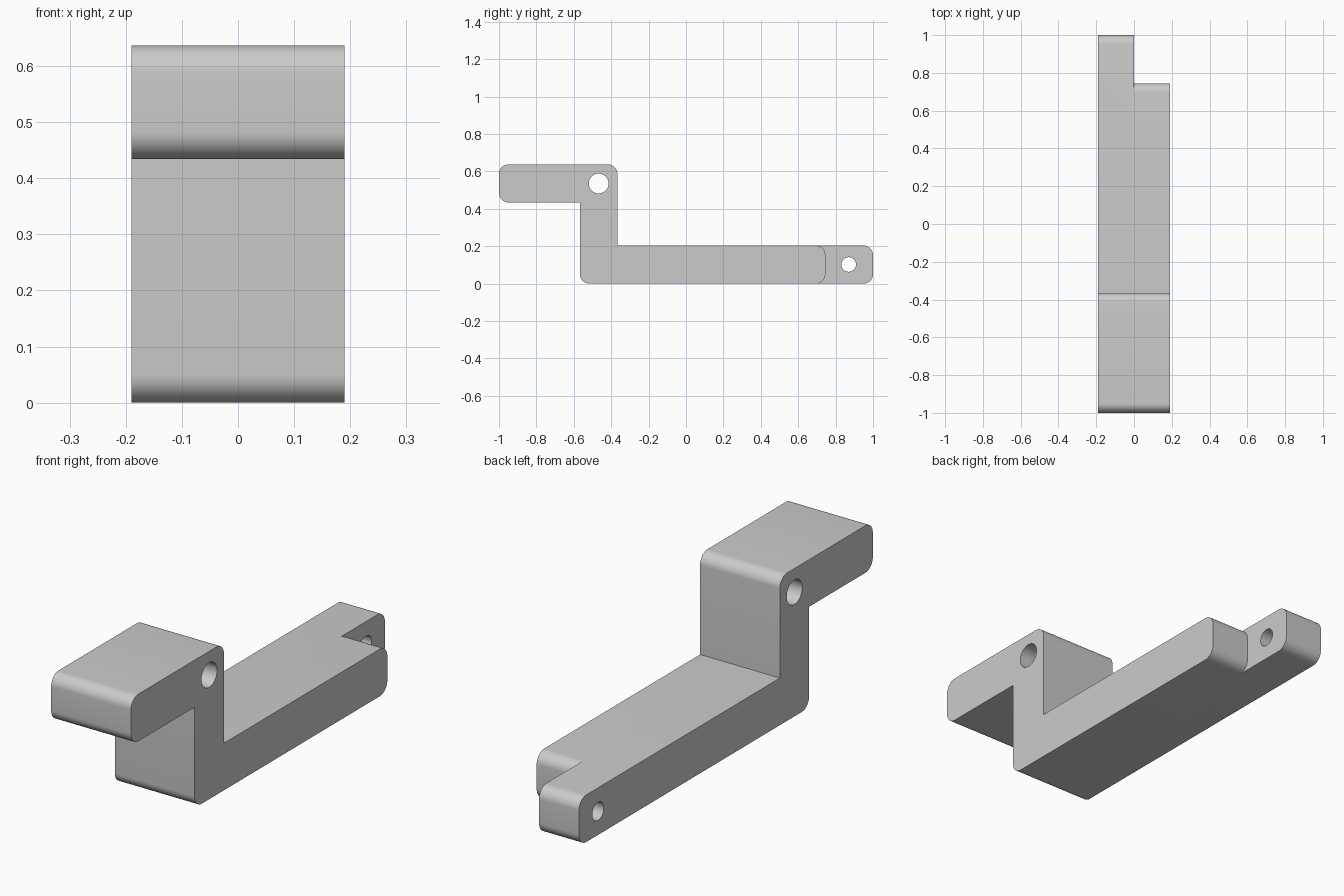
import bpy, bmesh, math
from mathutils import Vector

if "Cube" in bpy.data.objects:
    bpy.data.objects.remove(bpy.data.objects["Cube"])

HALF_WIDTH = 0.19
BAR = 0.203       # bar thickness
TOP = 0.637       # overall height
ROUND = 0.05      # outer corner radius
SHORT_END = 0.745

grey = bpy.data.materials.new("light_grey")
grey.use_nodes = True
grey.diffuse_color = (0.6, 0.6, 0.6, 1)
grey.node_tree.nodes["Principled BSDF"].inputs["Base Color"].default_value = (0.6, 0.6, 0.6, 1)


def rounded(corners, steps=10):
    """Turn (y, z, radius) right-angle corners into a filleted outline."""
    outline = []
    for i, (y, z, r) in enumerate(corners):
        p = Vector((y, z))
        if not r:
            outline.append(p)
            continue
        a = (Vector(corners[i - 1][:2]) - p).normalized() * r
        b = (Vector(corners[(i + 1) % len(corners)][:2]) - p).normalized() * r
        for k in range(steps + 1):
            t = math.pi / 2 * k / steps
            outline.append(p + a * (1 - math.sin(t)) + b * (1 - math.cos(t)))
    return outline


def prism(name, outline, x0, x1):
    """Extrude a side outline across the width."""
    bm = bmesh.new()
    face = bm.faces.new([bm.verts.new((x0, p[0], p[1])) for p in outline])
    side = bmesh.ops.extrude_face_region(bm, geom=[face])["geom"]
    bmesh.ops.translate(bm, vec=(x1 - x0, 0, 0),
                        verts=[v for v in side if isinstance(v, bmesh.types.BMVert)])
    bmesh.ops.recalc_face_normals(bm, faces=bm.faces)
    mesh = bpy.data.meshes.new(name)
    bm.to_mesh(mesh)
    bm.free()
    mesh.materials.append(grey)
    obj = bpy.data.objects.new(name, mesh)
    bpy.context.collection.objects.link(obj)
    return obj


def circle(y, z, r, count=48):
    return [(y + r * math.cos(math.tau * i / count),
             z + r * math.sin(math.tau * i / count)) for i in range(count)]


# Stepped bar with sharp inner and rounded outer corners
bracket = prism("stepped_bracket", rounded([
    (-1, TOP - BAR, ROUND), (-0.567, TOP - BAR, 0), (-0.567, 0, ROUND),
    (1, 0, ROUND), (1, BAR, ROUND), (-0.367, BAR, 0),
    (-0.367, TOP, ROUND), (-1, TOP, ROUND)]), -HALF_WIDTH, HALF_WIDTH)

# Half-width cutter that leaves a rounded short end beside the tongue
start = SHORT_END - ROUND
end_curve = rounded([(start, 0, 0), (SHORT_END, 0, ROUND),
                     (SHORT_END, BAR, ROUND), (start, BAR, 0)])[1:-1]
notch = [Vector((start, -0.1))] + end_curve + [
    Vector((start, BAR + 0.1)), Vector((1.1, BAR + 0.1)), Vector((1.1, -0.1))]

cutters = [
    prism("notch_cutter", notch, 0, 0.3),
    prism("pivot_hole_cutter", circle(-0.467, 0.535, 0.053), -0.3, 0.3),
    prism("tongue_hole_cutter", circle(0.87, 0.102, 0.039), -0.3, 0.3),
]

bpy.ops.object.select_all(action="DESELECT")
bracket.select_set(True)
bpy.context.view_layer.objects.active = bracket
for cutter in cutters:
    cutter.hide_render = True
    mod = bracket.modifiers.new(cutter.name, "BOOLEAN")
    mod.operation = "DIFFERENCE"
    mod.solver = "EXACT"
    mod.object = cutter
    bpy.ops.object.modifier_apply(modifier=mod.name)
    bpy.data.objects.remove(cutter)

bpy.ops.object.shade_smooth_by_angle(angle=math.radians(30))
